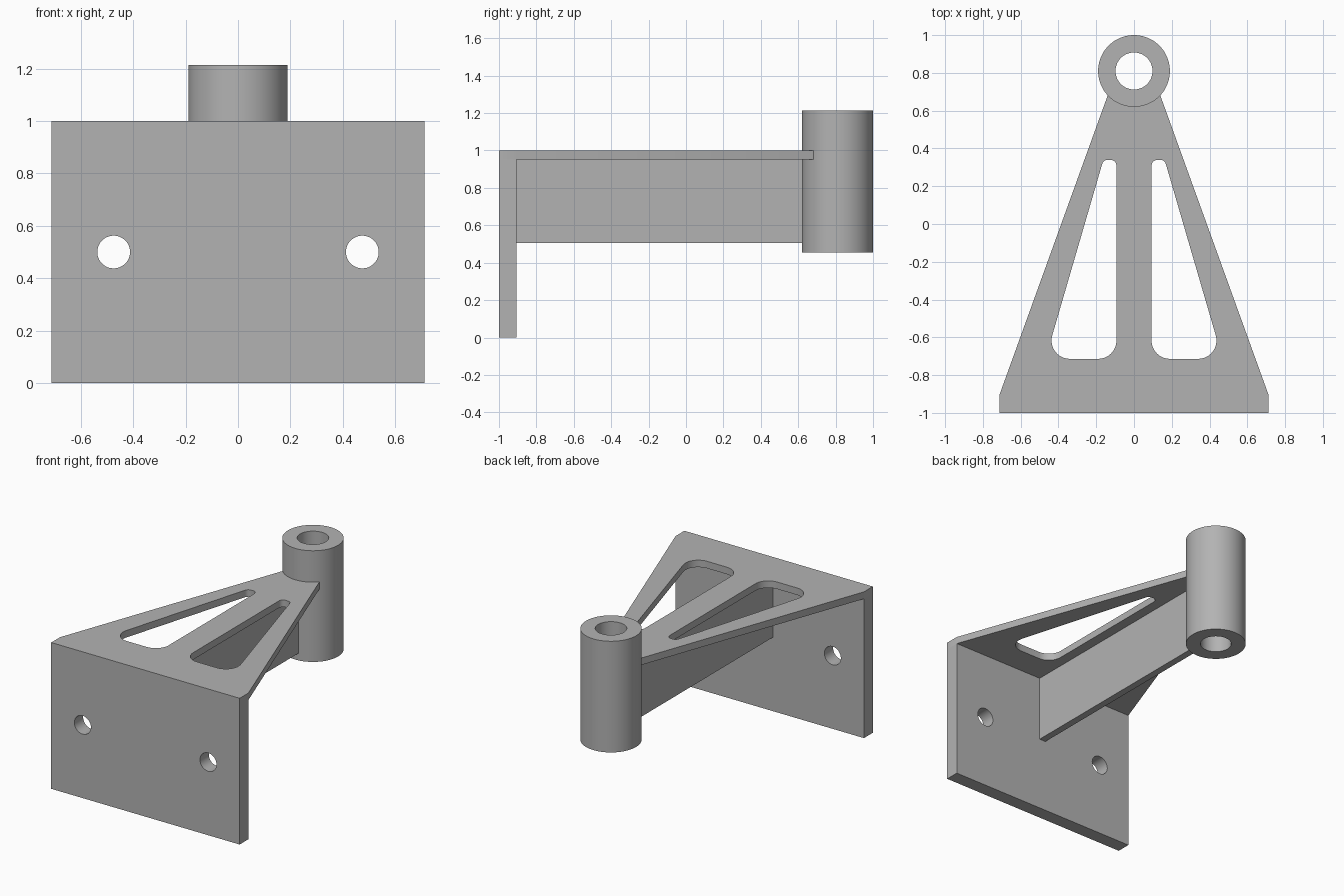
import bpy, bmesh, math
from mathutils import Vector, Matrix

cube = bpy.data.objects.get("Cube")
if cube:
    bpy.data.objects.remove(cube, do_unlink=True)

grey = bpy.data.materials.new("Plain grey")
grey.use_nodes = True
grey.diffuse_color = (0.45, 0.45, 0.45, 1)
grey.node_tree.nodes["Principled BSDF"].inputs["Base Color"].default_value = grey.diffuse_color


def prism(name, outline, low, high):
    """Extrude a flat xy outline from z = low to z = high."""
    bm = bmesh.new()
    face = bm.faces.new([bm.verts.new((x, y, low)) for x, y in outline])
    top = bmesh.ops.extrude_face_region(bm, geom=[face])["geom"]
    verts = [v for v in top if isinstance(v, bmesh.types.BMVert)]
    bmesh.ops.translate(bm, verts=verts, vec=(0, 0, high - low))
    bmesh.ops.recalc_face_normals(bm, faces=bm.faces)
    mesh = bpy.data.meshes.new(name)
    bm.to_mesh(mesh)
    bm.free()
    mesh.materials.append(grey)
    obj = bpy.data.objects.new(name, mesh)
    bpy.context.collection.objects.link(obj)
    return obj


def rectangle(x, y0, y1):
    return [(-x, y0), (x, y0), (x, y1), (-x, y1)]


def circle(radius, cx=0, cy=0, sides=64):
    angles = [math.tau * i / sides for i in range(sides)]
    return [(cx + radius * math.cos(a), cy + radius * math.sin(a)) for a in angles]


def fillet(corners, steps=10):
    """Round each (x, y, radius) corner of a convex outline with an arc."""
    points = []
    for i, (x, y, radius) in enumerate(corners):
        p = Vector((x, y))
        a = (Vector(corners[i - 1][:2]) - p).normalized()
        b = (Vector(corners[(i + 1) % len(corners)][:2]) - p).normalized()
        half = a.angle(b) / 2
        centre = p + (a + b).normalized() * radius / math.sin(half)
        start = p + a * radius / math.tan(half) - centre
        end = p + b * radius / math.tan(half) - centre
        sweep = start.angle(end)
        for k in range(steps + 1):
            t = sweep * k / steps
            arc = (start * math.sin(sweep - t) + end * math.sin(t)) / math.sin(sweep)
            points.append(tuple(centre + arc))
    return points


def cut(target, cutters):
    """Subtract the cutters, then remove them."""
    bpy.context.view_layer.objects.active = target
    for cutter in cutters:
        cutter.hide_render = True
        mod = target.modifiers.new("Cut", "BOOLEAN")
        mod.operation, mod.solver, mod.object = "DIFFERENCE", "EXACT", cutter
        bpy.ops.object.modifier_apply(modifier=mod.name)
        bpy.data.objects.remove(cutter, do_unlink=True)


HALF, WALL_BACK, WEB = 0.7125, -0.905, 0.952
HUB_Y = 0.81

# Upright mounting wall with two bolt holes
wall = prism("mounting_wall", rectangle(HALF, -1, WALL_BACK), 0, WEB)
holes = []
for side in (-1, 1):
    hole = prism("bolt_hole_cutter", circle(0.0625, side * 0.475, 0.5), 0.8, 1.1)
    hole.data.transform(Matrix.Rotation(math.pi / 2, 4, "X"))
    holes.append(hole)
cut(wall, holes)

# Tapered top plate with two rounded windows
side_points = [(HALF, -1), (HALF, WALL_BACK), (0.136, 0.69)]
outline = side_points + [(-x, y) for x, y in reversed(side_points)]
plate = prism("top_plate", outline, WEB, 1)
window = [(0.093, -0.714, 0.097), (0.469, -0.714, 0.097),
          (0.162, 0.34, 0.032), (0.093, 0.34, 0.032)]
cut(plate, [prism("window_cutter", fillet([(s * x, y, r) for x, y, r in window]), 0.9, 1.1)
            for s in (-1, 1)])

# Central stiffening rib
rib = prism("centre_rib", rectangle(0.024, WALL_BACK, 0.635), 0.505, WEB)

# Bored cylindrical hub
hub = prism("hub", circle(0.19, 0, HUB_Y, 96), 0.455, 1.215)
cut(hub, [prism("bore_cutter", circle(0.098, 0, HUB_Y), 0.3, 1.4)])

# Smooth round surfaces, keeping edges sharp
bpy.ops.object.select_all(action="DESELECT")
for obj in (wall, plate, rib, hub):
    obj.select_set(True)
bpy.context.view_layer.objects.active = hub
bpy.ops.object.shade_smooth_by_angle(angle=math.radians(30))
